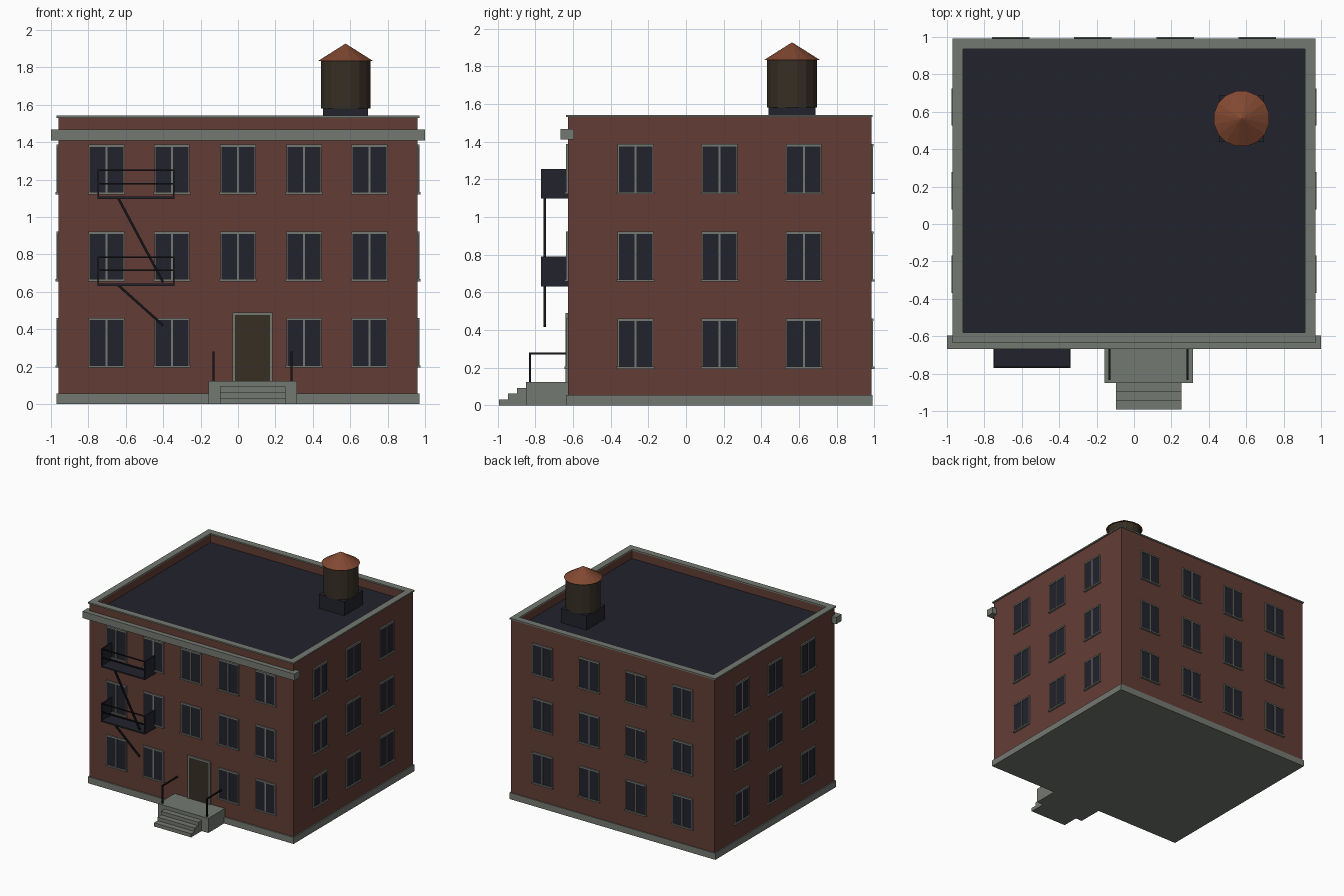
import bpy, bmesh
from math import radians, pi
from mathutils import Matrix, Vector

cube = bpy.data.objects.get("Cube")
if cube:
    bpy.data.objects.remove(cube, do_unlink=True)


def material(name, r, g, b):
    m = bpy.data.materials.new(name)
    m.use_nodes = True
    m.diffuse_color = (r, g, b, 1)
    bsdf = next(n for n in m.node_tree.nodes if n.type == 'BSDF_PRINCIPLED')
    bsdf.inputs["Base Color"].default_value = (r, g, b, 1)
    bsdf.inputs["Roughness"].default_value = 0.9
    return m


BRICK = material("brick", 0.125, 0.046, 0.036)
STONE = material("grey_stone", 0.175, 0.19, 0.165)
DARK = material("dark_slate", 0.016, 0.016, 0.026)
IRON = material("black_iron", 0.007, 0.007, 0.010)
WOOD = material("dark_wood", 0.038, 0.028, 0.017)
RUST = material("rust_roof", 0.22, 0.065, 0.030)


def add_box(bm, x, y, z, index=0):
    """Add a box spanning three (low, high) ranges."""
    size = Vector((x[1] - x[0], y[1] - y[0], z[1] - z[0]))
    centre = Vector((sum(x), sum(y), sum(z))) / 2
    mat = Matrix.Translation(centre) @ Matrix.Diagonal(size).to_4x4()
    verts = bmesh.ops.create_cube(bm, size=1, matrix=mat)["verts"]
    for f in {f for v in verts for f in v.link_faces}:
        f.material_index = index


def finish(bm, name, *mats):
    mesh = bpy.data.meshes.new(name)
    bmesh.ops.recalc_face_normals(bm, faces=bm.faces[:])
    bm.to_mesh(mesh)
    bm.free()
    for m in mats:
        mesh.materials.append(m)
    return link(name, mesh)


def link(name, mesh):
    ob = bpy.data.objects.new(name, mesh)
    bpy.context.collection.objects.link(ob)
    return ob


def box(name, mat, *ranges):
    bm = bmesh.new()
    add_box(bm, *ranges)
    return finish(bm, name, mat)


def ring(name, mat, x, y, thick, z):
    """Rectangular frame lying flat, with mitred corners."""
    bm = bmesh.new()
    cols = []
    for sx, sy in ((0, 0), (1, 0), (1, 1), (0, 1)):
        ox, oy = x[sx], y[sy]
        ix, iy = ox + thick * (1 - 2 * sx), oy + thick * (1 - 2 * sy)
        cols.append([bm.verts.new(p) for p in
                     ((ox, oy, z[0]), (ox, oy, z[1]), (ix, iy, z[1]), (ix, iy, z[0]))])
    for a, b in zip(cols, cols[1:] + cols[:1]):
        for k in range(4):
            n = (k + 1) % 4
            bm.faces.new((a[k], b[k], b[n], a[n]))
    return finish(bm, name, mat)


def bar(name, start, end, width):
    """Square iron bar between two points."""
    a, b = Vector(start), Vector(end)
    bm = bmesh.new()
    add_box(bm, (-width / 2, width / 2), (-width / 2, width / 2), (0, (b - a).length))
    ob = finish(bm, name, IRON)
    ob.rotation_euler = (b - a).to_track_quat('Z', 'Y').to_euler()
    ob.location = a
    return ob


# Building shell
W, FRONT, BACK = 0.96, -0.627, 0.984
ROOF = 1.46
box("brick_walls", BRICK, (-W, W), (FRONT, BACK), (0.03, ROOF - 0.01))
box("stone_base", STONE, (-0.97, 0.97), (FRONT - 0.01, BACK + 0.007), (0, 0.055))
ring("parapet", BRICK, (-W, W), (FRONT, BACK), 0.04, (ROOF - 0.01, 1.53))
box("roof_deck", DARK, (-0.925, 0.925), (FRONT + 0.035, BACK - 0.035), (ROOF - 0.02, ROOF))
ring("parapet_coping", STONE, (-0.97, 0.97), (FRONT - 0.01, BACK + 0.007), 0.056, (1.53, 1.542))
box("front_cornice", STONE, (-1, 1), (-0.667, -0.595), (1.41, 1.467))

# One window, shared by every opening; it faces -y with the wall at y = 0
bm = bmesh.new()
add_box(bm, (-0.09, 0.09), (-0.007, 0.01), (-0.125, 0.125), 0)
for s in (-1, 1):
    add_box(bm, (s * 0.0915 - 0.003, s * 0.0915 + 0.003), (-0.009, 0.01), (-0.125, 0.125), 1)
add_box(bm, (-0.005, 0.005), (-0.01, 0.01), (-0.125, 0.125), 1)
add_box(bm, (-0.095, 0.095), (-0.011, 0.01), (0.12, 0.132), 1)
add_box(bm, (-0.1, 0.1), (-0.017, 0.01), (-0.134, -0.122), 1)
first = finish(bm, "window", DARK, STONE)
window_mesh = first.data
bpy.data.objects.remove(first)

MID = (FRONT + BACK) / 2
front_xs = [-0.703, -0.353, 0, 0.353, 0.703]
back_xs = [-0.66, -0.22, 0.22, 0.66]
side_ys = [MID - 0.447, MID, MID + 0.447]
facades = [("front", 0, [(x, FRONT) for x in front_xs]),
           ("back", 180, [(x, BACK) for x in back_xs]),
           ("left", 90, [(W, y) for y in side_ys]),
           ("right", -90, [(-W, y) for y in side_ys])]
for side, angle, spots in facades:
    for floor, z in enumerate((0.328, 0.79, 1.255)):
        for x, y in spots:
            if side == "front" and floor == 0 and x == 0:
                continue  # the entrance takes this bay
            ob = link(side + "_window", window_mesh)
            ob.location = (x, y, z)
            ob.rotation_euler.z = radians(angle)

# Entrance
DX = 0.078
box("door", WOOD, (DX - 0.095, DX + 0.095), (FRONT - 0.008, FRONT + 0.01), (0.12, 0.478))
for s in (-1, 1):
    c = DX + s * 0.1
    box("door_jamb", STONE, (c - 0.007, c + 0.007), (FRONT - 0.014, FRONT + 0.01), (0.12, 0.478))
box("door_lintel", STONE, (DX - 0.107, DX + 0.107), (FRONT - 0.014, FRONT + 0.01), (0.476, 0.49))
box("stoop_landing", STONE, (DX - 0.237, DX + 0.237), (-0.85, FRONT), (0, 0.124))
for i in range(3):
    box("stoop_step", STONE, (DX - 0.175, DX + 0.175),
        (-0.992 + i * 0.048, -0.84), (0, 0.031 * (i + 1)))
for s in (-1, 1):
    x = DX + s * 0.209
    bar("handrail_post", (x, -0.828, 0.12), (x, -0.828, 0.28), 0.01)
    bar("handrail", (x, -0.833, 0.275), (x, FRONT, 0.275), 0.01)

# Fire escape: landings with closed ends, front rails and ladders
X0, X1, OUT = -0.752, -0.339, -0.77
for z in (0.632, 1.097):
    box("escape_platform", DARK, (X0, X1), (OUT, FRONT), (z, z + 0.012))
    for x in (X0, X1 - 0.008):
        box("escape_end_panel", DARK, (x, x + 0.008), (OUT, FRONT), (z, z + 0.158))
    for h in (0.082, 0.154):
        bar("escape_rail", (X0, OUT + 0.004, z + h), (X1, OUT + 0.004, z + h), 0.008)
for top, foot in ((1.1, 0.65), (0.635, 0.42)):
    bar("escape_ladder", (-0.64, -0.75, top), (-0.4, -0.75, foot), 0.013)

# Rooftop water tank
TX, TY = 0.575, 0.563
box("tank_base", DARK, (TX - 0.12, TX + 0.12), (TY - 0.125, TY + 0.125), (ROOF, 1.58))
for name, mat, r0, r1, z0, z1 in (("tank_barrel", WOOD, 0.135, 0.135, 1.58, 1.836),
                                  ("tank_roof", RUST, 0.15, 0, 1.834, 1.927)):
    bm = bmesh.new()
    bmesh.ops.create_cone(bm, cap_ends=True, segments=16, radius1=r0, radius2=r1, depth=z1 - z0,
                          matrix=Matrix.Translation((TX, TY, (z0 + z1) / 2))
                          @ Matrix.Rotation(pi / 16, 4, 'Z'))
    bmesh.ops.remove_doubles(bm, verts=bm.verts[:], dist=0.0005)
    finish(bm, name, mat)
